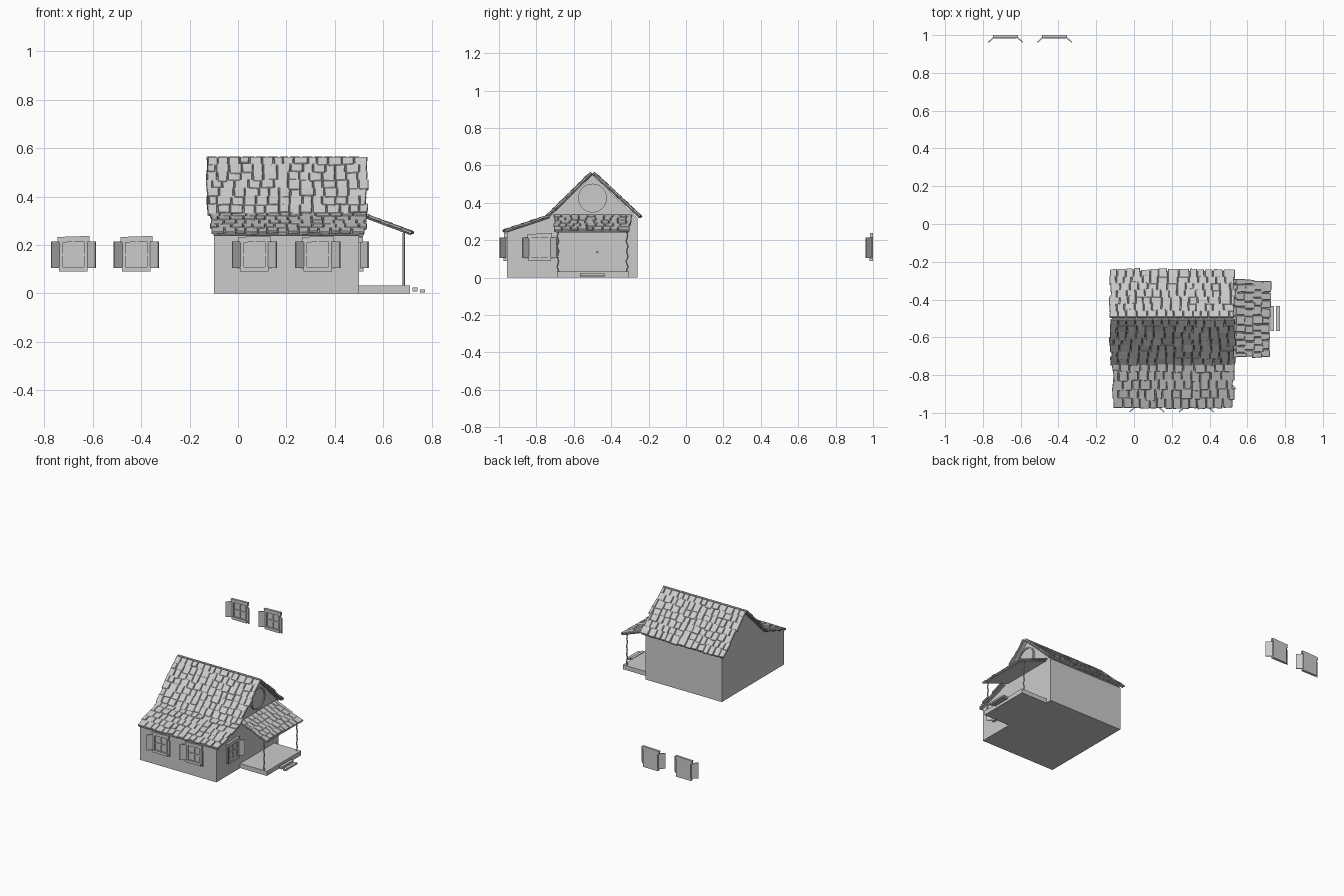
import bpy, bmesh, math, random
from mathutils import Vector, Matrix

if "Cube" in bpy.data.objects:
    bpy.data.objects.remove(bpy.data.objects["Cube"])

random.seed(4)


def finish(name, bm):
    bmesh.ops.recalc_face_normals(bm, faces=bm.faces)
    mesh = bpy.data.meshes.new(name)
    bm.to_mesh(mesh)
    bm.free()
    return place(name, mesh)


def place(name, mesh, loc=(0, 0, 0), turn=0):
    ob = bpy.data.objects.new(name, mesh)
    ob.location = loc
    ob.rotation_euler.z = turn
    bpy.context.collection.objects.link(ob)
    return ob


def add_box(bm, lo, hi, rot=Matrix()):
    lo, hi = Vector(lo), Vector(hi)
    size = hi - lo
    m = rot @ Matrix.Translation((lo + hi) / 2) @ Matrix.Diagonal((*size, 1))
    bmesh.ops.create_cube(bm, size=1, matrix=m)


def box(name, lo, hi):
    bm = bmesh.new()
    add_box(bm, lo, hi)
    return finish(name, bm)


def prism(name, profile, x0, x1):
    bm = bmesh.new()
    face = bm.faces.new([bm.verts.new((x0, y, z)) for y, z in profile])
    ext = bmesh.ops.extrude_face_region(bm, geom=[face])
    verts = [g for g in ext['geom'] if isinstance(g, bmesh.types.BMVert)]
    bmesh.ops.translate(bm, verts=verts, vec=(x1 - x0, 0, 0))
    if face.is_valid is False or len([f for f in bm.faces if len(f.verts) == len(profile)]) < 2:
        bm.faces.new([v for v in bm.verts if v not in verts])
    return finish(name, bm)


def jit(a):
    return random.uniform(-a, a)


def add_hexa(bm, corners):
    # corners: four lower points followed by four upper points
    v = [bm.verts.new(c) for c in corners]
    for f in ((0, 1, 2, 3), (7, 6, 5, 4), (0, 4, 5, 1), (1, 5, 6, 2), (2, 6, 7, 3), (3, 7, 4, 0)):
        bm.faces.new([v[i] for i in f])


def shingles(name, top, bottom, axis, a0, a1, rows, width):
    """Rows of uneven shingles on a slope running from top to bottom."""
    top, bottom, axis = Vector(top), Vector(bottom), Vector(axis)
    down = (bottom - top).normalized()
    n = down.cross(axis)
    if n.z < 0:
        n = -n
    step = (bottom - top).length / rows
    bm = bmesh.new()
    # roof deck under the shingles
    deck = [top + axis * (a0 + .01), top + axis * (a1 - .01),
            bottom + axis * (a1 - .01), bottom + axis * (a0 + .01)]
    add_hexa(bm, [p - n * .004 for p in deck] + [p + n * .003 for p in deck])
    for r in range(rows):
        s0 = max(0, r * step - .2 * step)
        s1 = (r + 1) * step
        a = a0 + jit(.007)
        end = a1 + jit(.007)
        first = True
        while a < end - .012:
            w = width * random.uniform(.75, 1.2)
            if first and r % 2:
                w *= .65
            first = False
            b = min(a + w, end)
            if end - b < width * .4:
                b = end
            drop, lift = s1 + jit(.006), .013 + jit(.003)
            quad = [(a + .001, s0, .002), (b - .001, s0, .002),
                    (b - .002 + jit(.002), drop + jit(.003), lift - .01),
                    (a + .002 + jit(.002), drop + jit(.003), lift - .01)]
            low = [top + axis * u + down * s + n * h for u, s, h in quad]
            add_hexa(bm, low + [p + n * .012 for p in low])
            a = b
    ob = finish(name, bm)
    bev = ob.modifiers.new("soft_edges", 'BEVEL')
    bev.width, bev.segments = .0025, 1
    return ob


# House body with long front slope
prism("house_walls", [(-.957, 0), (-.26, 0), (-.26, .318), (-.5, .55),
                      (-.735, .318), (-.957, .243)], -.1, .5)

# Roof slopes
X = (1, 0, 0)
shingles("back_roof", (0, -.5, .556), (0, -.248, .32), X, -.127, .535, 7, .05)
shingles("front_roof", (0, -.5, .556), (0, -.738, .322), X, -.127, .535, 7, .05)
shingles("lower_front_roof", (0, -.73, .322), (0, -.972, .242), X, -.112, .53, 5, .05)
shingles("porch_roof", (.5, 0, .324), (.718, 0, .243), (0, 1, 0), -.705, -.295, 5, .042)

# Porch floor and steps
box("porch_floor", (.5, -.69, 0), (.71, -.305, .032))
box("upper_step", (.722, -.567, .008), (.742, -.435, .024))
box("lower_step", (.752, -.567, .003), (.772, -.435, .015))

# Crooked porch posts
for i, y in enumerate((-.685, -.315)):
    cu = bpy.data.curves.new("porch_post", 'CURVE')
    cu.dimensions = '3D'
    cu.bevel_depth, cu.bevel_resolution, cu.use_fill_caps = .0045, 1, True
    sp = cu.splines.new('POLY')
    sp.points.add(8)
    for k, p in enumerate(sp.points):
        p.co = (.685, y + .005 * (-1) ** (k + i) * (.5 + random.random() * .6), .03 + k * .0275, 1)
    place("porch_post", cu)

# Porch door knob
bm = bmesh.new()
bmesh.ops.create_uvsphere(bm, u_segments=10, v_segments=6, radius=.005,
                          matrix=Matrix.Translation((.505, -.475, .135)))
finish("door_knob", bm)

# Round gable window
bm = bmesh.new()
turn = Matrix.Translation((.502, -.5, .425)) @ Matrix.Rotation(math.pi / 2, 4, 'Y')
bmesh.ops.create_cone(bm, cap_ends=True, segments=32, radius1=.07, radius2=.07, depth=.008, matrix=turn)
finish("gable_window_glass", bm)
bm = bmesh.new()
rings = []
for r, x in ((.068, .499), (.068, .512), (.077, .512), (.077, .499)):
    rings.append([bm.verts.new((x, -.5 + r * math.cos(k * math.tau / 32),
                                .425 + r * math.sin(k * math.tau / 32))) for k in range(32)])
for i in range(4):
    p, q = rings[i], rings[(i + 1) % 4]
    for k in range(32):
        j = (k + 1) % 32
        bm.faces.new((p[k], p[j], q[j], q[k]))
finish("gable_window_frame", bm)

# Shuttered window, wall plane at y = 0, facing -y
bm = bmesh.new()
add_box(bm, (-.055, -.006, .105), (.055, 0, .225))
for s in (-1, 1):
    x0, x1 = sorted((s * .044, s * .057))
    add_box(bm, (x0, -.014, .105), (x1, 0, .222))
    hinge = Matrix.Translation((s * .057, -.008, 0)) @ Matrix.Rotation(-s * math.radians(41), 4, 'Z')
    x0, x1 = sorted((0, s * .046))
    add_box(bm, (x0, -.003, .104), (x1, .003, .214), hinge)
tilt = Matrix.Translation((0, 0, .224)) @ Matrix.Rotation(math.radians(-2), 4, 'Y')
add_box(bm, (-.066, -.016, -.012), (.066, 0, .011), tilt)
add_box(bm, (-.059, -.018, .09), (.059, 0, .109))
add_box(bm, (-.004, -.011, .105), (.004, -.002, .215))
add_box(bm, (-.046, -.011, .155), (.046, -.002, .163))
first = finish("front_window_left", bm)
first.location = (.068, -.957, 0)
place("front_window_right", first.data, (.33, -.957, 0))
place("porch_side_window", first.data, (.5, -.782, 0), math.pi / 2)
place("detached_window_left", first.data, (-.68, 1, 0))
place("detached_window_right", first.data, (-.42, 1, 0))
